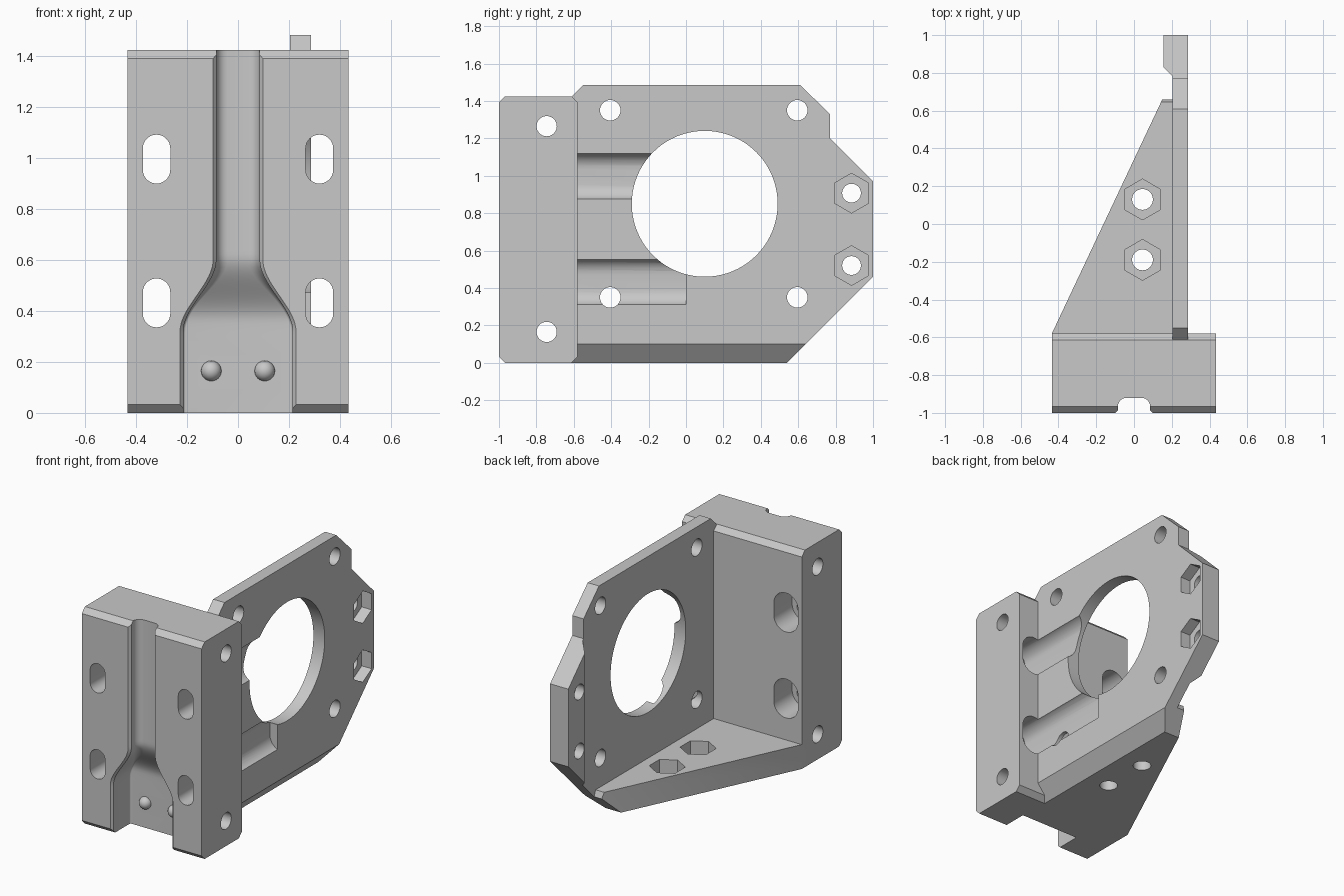
import bpy, bmesh, math
from mathutils import Vector

if "Cube" in bpy.data.objects:
    bpy.data.objects.remove(bpy.data.objects["Cube"])

grey = bpy.data.materials.new("plain grey")
grey.use_nodes = True
grey.diffuse_color = (0.58, 0.58, 0.58, 1)
grey.node_tree.nodes["Principled BSDF"].inputs["Base Color"].default_value = grey.diffuse_color


def loft(name, rings):
    """Solid through a list of equal-length point rings."""
    bm = bmesh.new()
    loops = [[bm.verts.new(p) for p in ring] for ring in rings]
    for a, b in zip(loops, loops[1:]):
        for i in range(len(a)):
            j = (i + 1) % len(a)
            bm.faces.new((a[i], a[j], b[j], b[i]))
    bm.faces.new(loops[0])
    bm.faces.new(loops[-1])
    bmesh.ops.recalc_face_normals(bm, faces=bm.faces)
    mesh = bpy.data.meshes.new(name)
    bm.to_mesh(mesh)
    bm.free()
    mesh.materials.append(grey)
    ob = bpy.data.objects.new(name, mesh)
    bpy.context.collection.objects.link(ob)
    return ob


def prism(name, pts, axis, lo, hi):
    """Extrude a 2D profile along x (y,z), y (x,z) or z (x,y)."""
    place = {"x": lambda p, t: (t, p[0], p[1]),
             "y": lambda p, t: (p[0], t, p[1]),
             "z": lambda p, t: (p[0], p[1], t)}[axis]
    return loft(name, [[place(p, t) for p in pts] for t in (lo, hi)])


def ngon(u, v, r, n=40, turn=0.0):
    return [(u + r * math.cos(turn + math.tau * i / n),
             v + r * math.sin(turn + math.tau * i / n)) for i in range(n)]


def stadium(u, v, r, straight, n=16):
    """Vertical slot outline."""
    pts = []
    for side in (0, 1):
        for i in range(n + 1):
            a = math.pi * (side + i / n)
            pts.append((u + r * math.cos(a),
                        v + (straight if side == 0 else -straight) + r * math.sin(a)))
    return pts


def combine(target, tool, operation="DIFFERENCE"):
    mod = target.modifiers.new("combine", "BOOLEAN")
    mod.operation, mod.solver, mod.object = operation, "EXACT", tool
    bpy.context.view_layer.objects.active = target
    bpy.ops.object.modifier_apply(modifier=mod.name)
    bpy.data.objects.remove(tool)


# Side plate with a thicker nut boss at its rear edge
body = prism("mounting_bracket",
             [(-0.615, 0), (0.54, 0), (1, 0.46), (1, 0.97), (0.77, 1.2), (0.77, 1.33),
              (0.61, 1.485), (-0.55, 1.485), (-0.615, 1.42)], "x", 0.155, 0.287)
combine(body, prism("boss_relief", [(0.1, -1), (0.205, -1), (0.205, 0.78),
                                    (0.155, 0.83), (0.1, 0.83)], "z", -0.1, 1.6))

# Triangular floor web, its tip trimmed in line with the plate
web = prism("floor_web", [(-0.435, -0.7), (-0.435, -0.58), (0.15, 0.66), (0.178, 0.72),
                          (0.25, 0.72), (0.25, -0.7)], "z", 0, 0.16)
combine(web, prism("tip_trim", [(0.44, -0.1), (0.66, 0.12), (0.645, 0.16), (0.63, 0.2),
                                (0.9, 0.2), (0.9, -0.1)], "x", -1, 1))
combine(body, web, "UNION")
combine(body, prism("lower_chamfer", [(0.327, 0.15), (0.165, -0.05), (0.327, -0.05)],
                    "y", -1.2, 1.2))

# Front block with chamfered long edges
c = 0.033
block = prism("front_block", [(-1 + c, 0), (-0.58 - c, 0), (-0.58, c), (-0.58, 1.425 - c),
                              (-0.58 - c, 1.425), (-1 + c, 1.425), (-1, 1.425 - c), (-1, c)],
              "x", -0.435, 0.435)
combine(body, block, "UNION")


# Cable channel that widens and deepens toward the bottom
def ease(z, top, bottom):
    t = min(1, max(0, (top - z) / (top - bottom)))
    return t * t * (3 - 2 * t)


def channel_ring(z):
    half = 0.085 + 0.13 * ease(z, 0.6, 0.32)
    floor = -0.92 + 0.11 * ease(z, 0.62, 0.36)
    r = 0.045 - 0.035 * ease(z, 0.6, 0.4)
    right = [(half + 0.03, -1.02), (half, -0.985)]
    for i in range(7):
        a = math.pi / 2 * i / 6
        right.append((half - r + r * math.cos(a), floor - r + r * math.sin(a)))
    return [(x, y, z) for x, y in right] + [(-x, y, z) for x, y in reversed(right)]


levels = [-0.1] + [0.3 + 0.34 * i / 20 for i in range(21)] + [1.5]
combine(body, loft("cable_channel", [channel_ring(z) for z in levels]))

# Small domes on the channel floor
for x in (-0.105, 0.105):
    bpy.ops.mesh.primitive_uv_sphere_add(segments=24, ring_count=12, radius=0.04,
                                         location=(x, -0.81, 0.165))
    dome = bpy.context.object
    dome.data.materials.append(grey)
    combine(body, dome, "UNION")

# Large round opening
combine(body, prism("round_opening", ngon(0.1, 0.85, 0.39, 80), "x", 0, 0.5))

# Front slots, with wider pockets behind that run on as grooves in the plate
for z, groove_end in ((0.997, 0.1), (0.432, 0.0)):
    for x in (-0.32, 0.32):
        combine(body, prism("slot", stadium(x, z, 0.054, 0.042), "y", -1.1, -0.5))
        end = groove_end if x > 0 else -0.4
        combine(body, prism("slot_pocket", stadium(x, z, 0.088, 0.04), "y", -0.77, end))

# Cross holes through the block
for z in (0.165, 1.265):
    combine(body, prism("cross_hole", ngon(-0.745, z, 0.054), "x", -0.6, 0.6))

# Corner screw holes of the plate
for y in (-0.405, 0.595):
    for z in (0.35, 1.35):
        combine(body, prism("screw_hole", ngon(y, z, 0.055), "x", 0.1, 0.5))

# Hexagonal nut pockets with bolt holes: plate boss, then floor web
for z in (0.52, 0.907):
    combine(body, prism("nut_pocket", ngon(0.885, z, 0.106, 6, math.pi / 6), "x", 0.215, 0.5))
    combine(body, prism("bolt_hole", ngon(0.885, z, 0.05), "x", 0.1, 0.5))
for y in (-0.19, 0.13):
    combine(body, prism("nut_pocket", ngon(0.045, y, 0.108, 6, math.pi / 6), "z", 0.07, 0.4))
    combine(body, prism("bolt_hole", ngon(0.045, y, 0.055), "z", -0.1, 0.4))

# Smooth curved walls, keep machined edges sharp
bpy.ops.object.select_all(action="DESELECT")
body.select_set(True)
bpy.context.view_layer.objects.active = body
bpy.ops.object.shade_smooth_by_angle(angle=math.radians(28))
